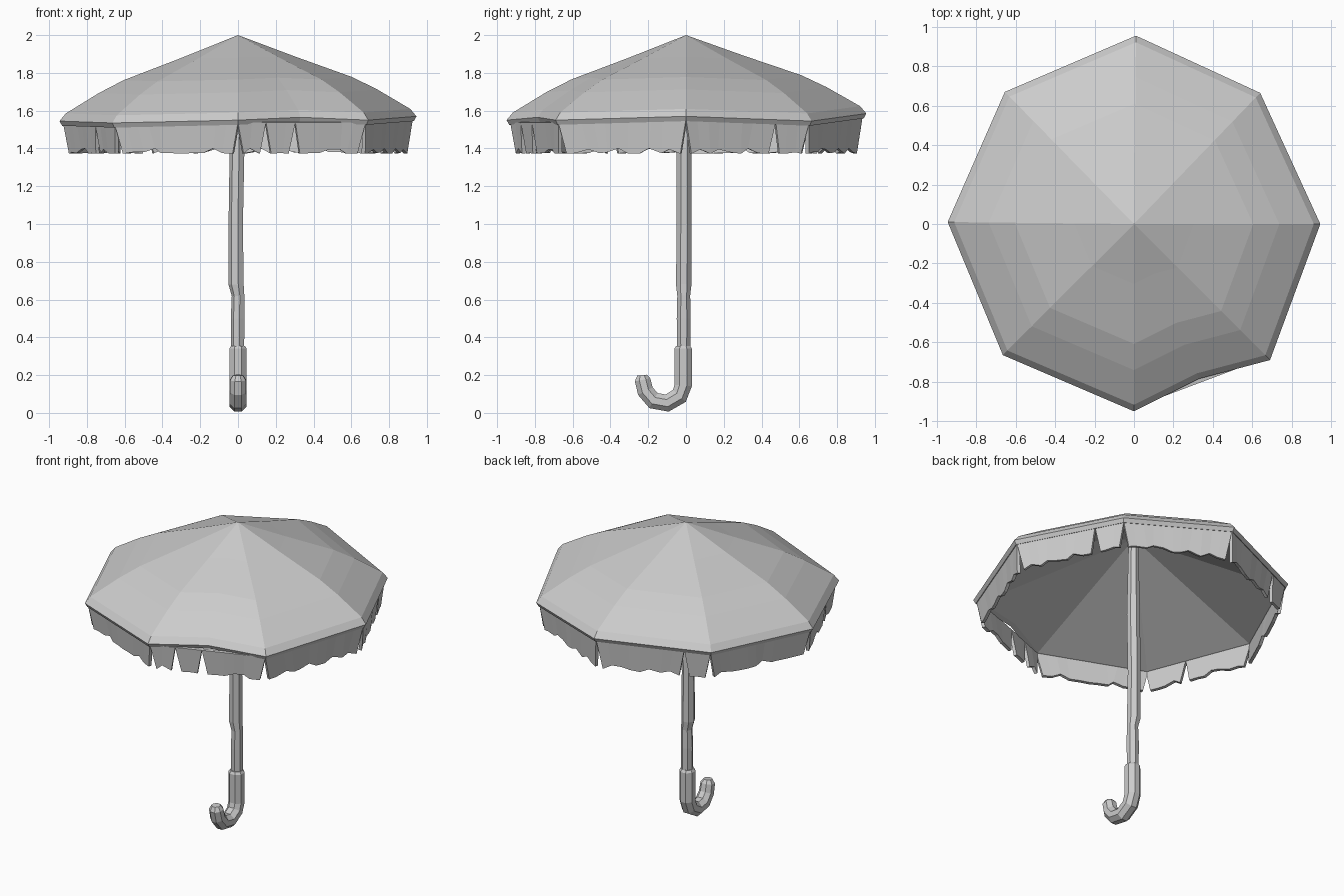
import bpy
import bmesh
import random
from math import cos, sin, pi
from mathutils import Vector

cube = bpy.data.objects.get("Cube")
if cube:
    bpy.data.objects.remove(cube, do_unlink=True)
random.seed(4)

grey = bpy.data.materials.new("plain grey")
grey.use_nodes = True
COLOUR = (0.6, 0.6, 0.6, 1)
grey.diffuse_color = COLOUR
grey.node_tree.nodes["Principled BSDF"].inputs["Base Color"].default_value = COLOUR


def finish(name, bm, recalc=True):
    if recalc:
        bmesh.ops.recalc_face_normals(bm, faces=bm.faces)
    mesh = bpy.data.meshes.new(name)
    bm.to_mesh(mesh)
    bm.free()
    mesh.materials.append(grey)
    ob = bpy.data.objects.new(name, mesh)
    bpy.context.collection.objects.link(ob)
    return ob


def bridge(bm, a, b):
    """Join two closed rings of vertices with quads."""
    n = len(a)
    for i in range(n):
        j = (i + 1) % n
        bm.faces.new((a[i], a[j], b[j], b[i]))


def tube(name, rows, sides=8):
    """Sweep a polygon along rows of (centre, radius) in the plane x = const."""
    bm = bmesh.new()
    rings = []
    pts = [Vector(c) for c, r in rows]
    for k, (c, r) in enumerate(rows):
        t = (pts[min(k + 1, len(pts) - 1)] - pts[max(k - 1, 0)]).normalized()
        across = t.cross(Vector((1, 0, 0))).normalized()
        side = across.cross(t)
        angles = [2 * pi * (i + 0.5) / sides for i in range(sides)]
        rings.append([bm.verts.new(pts[k] + r * (side * cos(a) + across * sin(a)))
                      for a in angles])
    for a, b in zip(rings, rings[1:]):
        bridge(bm, a, b)
    bm.faces.new(rings[0])
    bm.faces.new(rings[-1])
    return finish(name, bm)


# Rim corners, slightly uneven, counter-clockwise from the +x side
rim = [Vector(p) for p in (
    (.945, 0, 1.57), (.64, .665, 1.545), (.01, .955, 1.585), (-.655, .67, 1.56),
    (-.945, .01, 1.545), (-.665, -.665, 1.535), (0, -.95, 1.55), (.69, -.69, 1.55))]

# Canopy: domed octagonal shell with a thin lip and a straight underside
bm = bmesh.new()
outline = []
for i, p in enumerate(rim):
    outline.append(p)
    q = (p + rim[(i + 1) % 8]) / 2
    if i == 6:                      # dented front edge
        q = Vector((.33, -.785, 1.565))
    outline.append(q)


def canopy_ring(scale, height):
    return [bm.verts.new((p.x * scale, p.y * scale, height + (p.z - 1.55) * scale))
            for p in outline]


profile = [(.32, 1.88), (.64, 1.765), (.78, 1.697), (.965, 1.59), (1, 1.55),
           (.985, 1.525), (.95, 1.535)]
rings = [canopy_ring(s, z) for s, z in profile]
for a, b in zip(rings, rings[1:]):
    bridge(bm, a, b)
for ring, z in ((rings[0], 2), (rings[-1], 1.93)):
    tip = bm.verts.new((0, 0, z))
    for i in range(len(ring)):
        bm.faces.new((tip, ring[i], ring[(i + 1) % len(ring)]))
finish("canopy", bm)

# Valance: ragged hanging flaps, one per side, some torn into strips
tears = {0: (.73,), 2: (.77,), 4: (.62,), 6: (.22, .45)}
bm = bmesh.new()


def flap(a, b, t0, t1):
    gap = .045
    steps = max(2, round((t1 - t0) * 11))
    top, low = [], []
    for i in range(steps + 1):
        u = i / steps
        edge = a.lerp(b, t0 + (t1 - t0) * u)
        shift = random.uniform(-.02, .02) if 0 < i < steps else 0
        foot = a.lerp(b, t0 + gap + (t1 - t0 - 2 * gap) * u + shift)
        drop = random.choice((1.372, 1.375, 1.38, 1.395, 1.4))
        if i in (0, steps):
            drop = 1.372
        top.append(bm.verts.new((edge.x * .98, edge.y * .98, edge.z - .012)))
        low.append(bm.verts.new((foot.x * .96, foot.y * .96, drop)))
    for i in range(steps):
        bm.faces.new((top[i], low[i], low[i + 1], top[i + 1]))


for i, a in enumerate(rim):
    cuts = (0,) + tears.get(i, ()) + (1,)
    for t0, t1 in zip(cuts, cuts[1:]):
        flap(a, rim[(i + 1) % 8], t0, t1)
valance = finish("valance", bm, recalc=False)
thick = valance.modifiers.new("thickness", "SOLIDIFY")
thick.thickness = .02
thick.offset = -1

# Shaft: slightly crooked carved pole
tube("shaft", [((0, -.012, .33), .036), ((0, -.012, .5), .038), ((.002, -.012, .62), .035),
               ((-.008, -.012, .68), .042), ((-.01, -.01, 1), .04),
               ((-.003, -.01, 1.4), .041), ((0, -.005, 1.94), .03)], 7)

# Handle: hooked grip curling to the front
tube("handle", [((0, -.015, .355), .04), ((0, -.015, .34), .05), ((0, -.015, .145), .05),
                ((0, -.035, .09), .05), ((0, -.1, .052), .05), ((0, -.172, .065), .049),
                ((0, -.215, .115), .047), ((0, -.23, .175), .045), ((0, -.232, .2), .028)])
